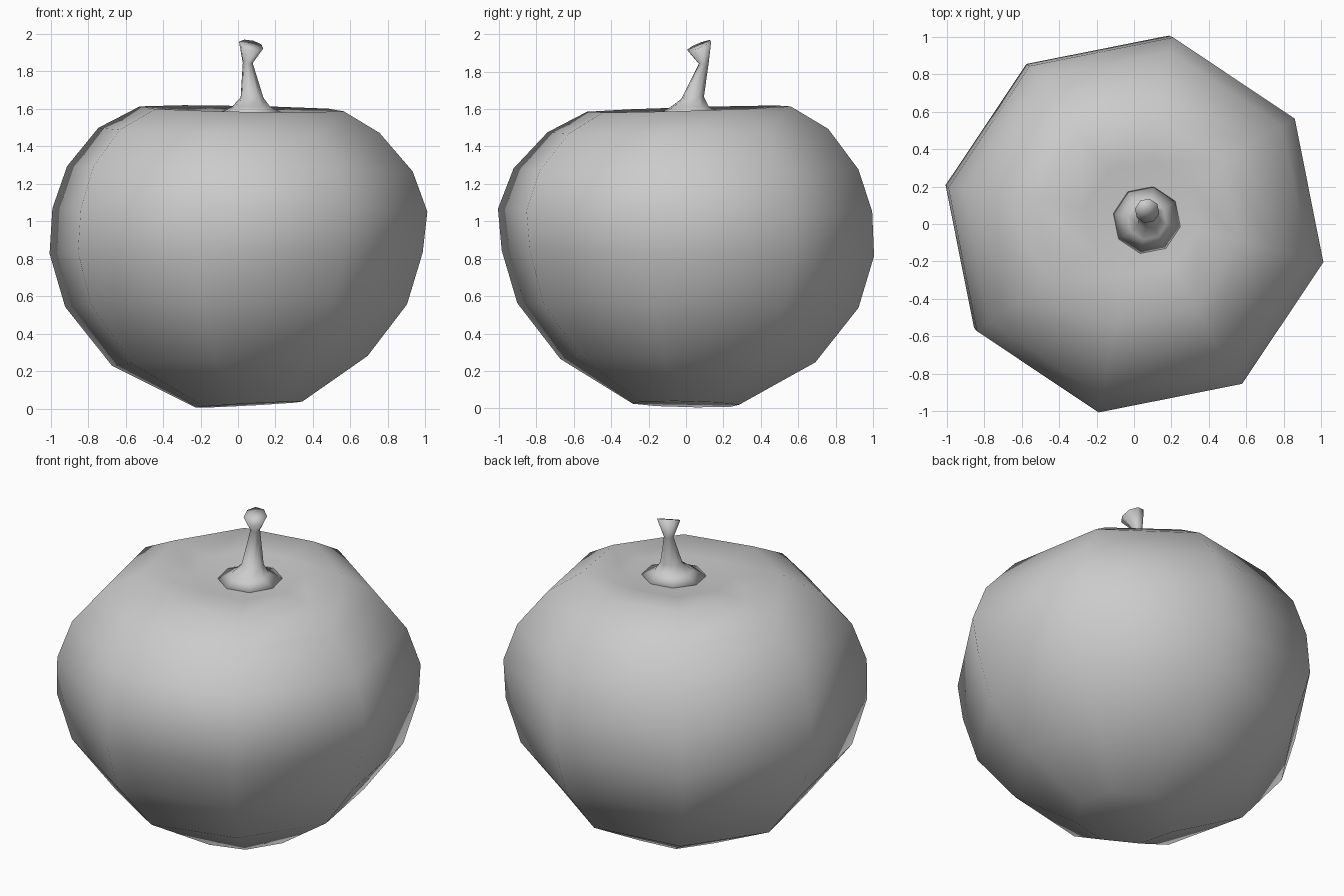
import bpy, bmesh
from math import cos, sin, radians

if "Cube" in bpy.data.objects:
    bpy.data.objects.remove(bpy.data.objects["Cube"])


def loft(name, rings, sides, phase):
    """Skin rings of (cx, cy, z, radius, x_slope, y_slope), bottom to top."""
    bm = bmesh.new()
    loops = []
    for cx, cy, z, r, sx, sy in rings:
        loop = []
        for i in range(sides):
            a = radians(phase + 360 * i / sides)
            dx, dy = r * cos(a), r * sin(a)
            loop.append(bm.verts.new((cx + dx, cy + dy, z + sx * dx + sy * dy)))
        loops.append(loop)
    for low, high in zip(loops, loops[1:]):
        for i in range(sides):
            j = (i + 1) % sides
            bm.faces.new((low[i], low[j], high[j], high[i]))
    # fan caps at both ends
    caps = [bm.faces.new(loops[0][::-1]), bm.faces.new(loops[-1])]
    bmesh.ops.poke(bm, faces=caps)
    bmesh.ops.recalc_face_normals(bm, faces=bm.faces)
    for f in bm.faces:
        f.smooth = True
    mesh = bpy.data.meshes.new(name)
    bm.to_mesh(mesh)
    bm.free()
    obj = bpy.data.objects.new(name, mesh)
    bpy.context.collection.objects.link(obj)
    return obj


# Eight-sided fruit body, with a shallow dimple on top
body = [
    (0.06, 0.00, 0.022, 0.29, 0.055, -0.02),
    (0.01, 0.01, 0.255, 0.695, 0.035, -0.02),
    (-0.01, 0.01, 0.55, 0.93, 0.005, -0.015),
    (-0.01, 0.01, 0.83, 1.015, 0.00, -0.015),
    (0.01, -0.005, 1.06, 1.02, -0.01, -0.005),
    (0.01, 0.00, 1.28, 0.94, -0.015, 0.00),
    (0.005, 0.01, 1.485, 0.765, -0.015, 0.015),
    (0.02, 0.015, 1.60, 0.555, -0.018, 0.03),
    (0.04, 0.03, 1.585, 0.31, -0.01, 0.03),
    (0.06, 0.03, 1.575, 0.17, 0.0, 0.03),
]
loft("fruit_body", body, 8, -11.25)

# Stem: flared foot, narrow waist and slanted, widened tip
stem = [
    (0.07, 0.02, 1.572, 0.19, 0, 0.03),
    (0.07, 0.02, 1.61, 0.105, 0, 0.0),
    (0.075, 0.035, 1.66, 0.062, 0, 0.1),
    (0.052, 0.095, 1.845, 0.027, 0, 0.1),
    (0.07, 0.07, 1.94, 0.066, -0.2, 0.40),
]
loft("stem", stem, 8, -11.25)
